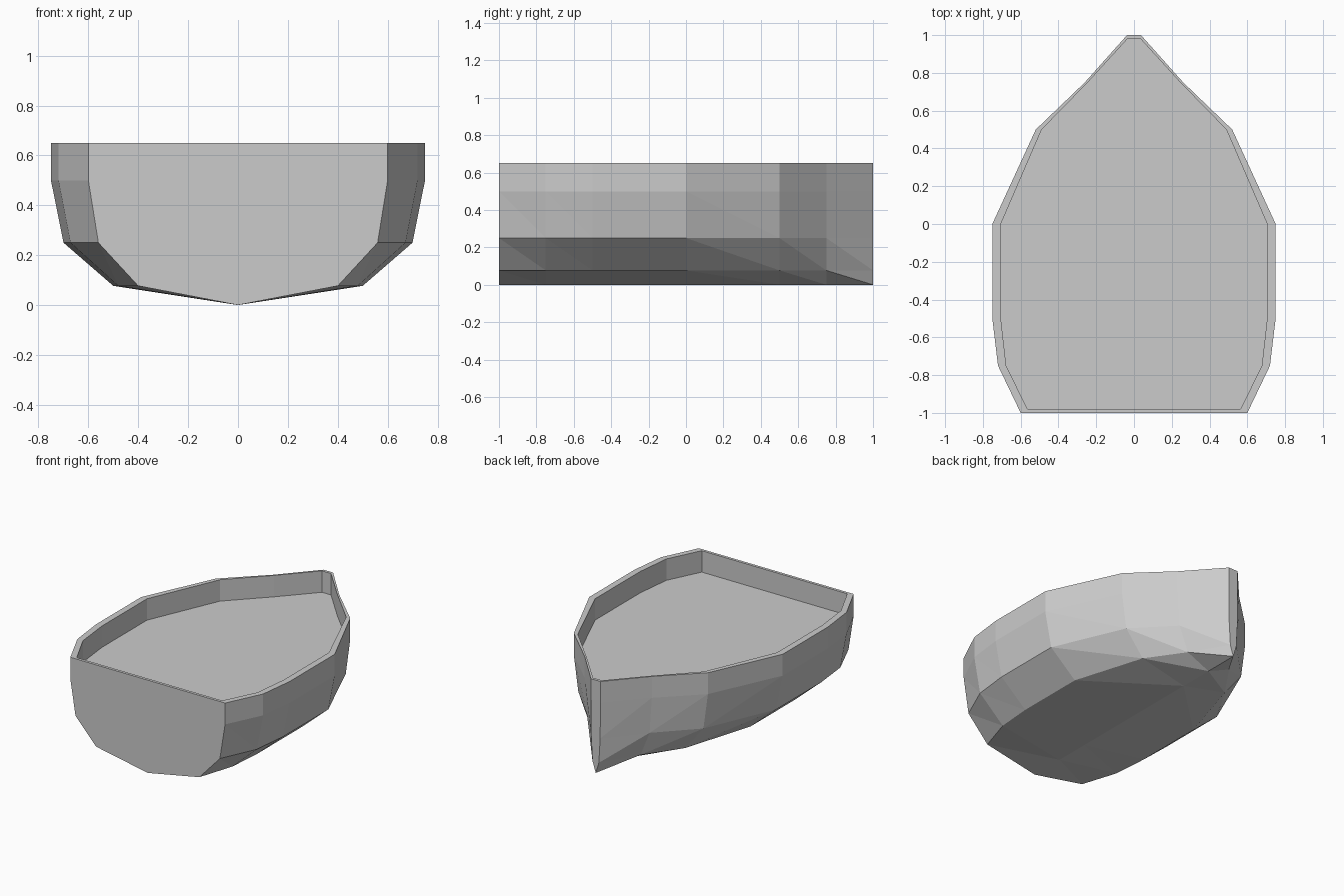
import bpy
import bmesh

cube = bpy.data.objects.get("Cube")
if cube:
    bpy.data.objects.remove(cube, do_unlink=True)

# Hull colour
grey = bpy.data.materials.new("light_grey")
grey.use_nodes = True
colour = (0.6, 0.6, 0.6, 1)
grey.diffuse_color = colour
grey.node_tree.nodes["Principled BSDF"].inputs["Base Color"].default_value = colour

# Half beam at each station along the length, stern to bow
STATIONS = [(-1, 0.6), (-0.75, 0.72), (-0.5, 0.75), (0, 0.75),
            (0.5, 0.52), (0.75, 0.26), (1, 0.037)]
# Cross-section from rim to keel: height and share of the half beam
SECTION = [(0.65, 1), (0.5, 1), (0.25, 0.933), (0.077, 0.667), (0, 0)]
DECK_Z, INSET_X, INSET_Y = 0.5, 0.94, 0.98

bm = bmesh.new()


def skin(rows, flip):
    """Triangulate between neighbouring rows, upper point to next lower point."""
    for a, b in zip(rows, rows[1:]):
        for i in range(len(a) - 1):
            for tri in ((a[i], a[i + 1], b[i + 1]), (a[i], b[i + 1], b[i])):
                bm.faces.new(tri[::-1] if flip else tri)


# Outer planking, both sides sharing the keel
keel = [bm.verts.new((0, y, 0)) for y, w in STATIONS]
rims, inner_tops, inner_decks = {}, {}, {}
sides = {}
for side in (1, -1):
    rows = []
    for (y, w), k in zip(STATIONS, keel):
        rows.append([bm.verts.new((side * w * f, y, z))
                     for z, f in SECTION[:-1]] + [k])
    skin(rows, side < 0)
    sides[side] = rows

    # Rim and inside wall
    def inner(z):
        return [bm.verts.new((side * w * INSET_X,
                              y * INSET_Y if abs(y) == 1 else y, z))
                for y, w in STATIONS]
    rims[side] = [r[0] for r in rows]
    inner_tops[side] = inner(SECTION[0][0])
    inner_decks[side] = inner(DECK_Z)

# Transom and bow stem
for end in (0, -1):
    bm.faces.new(sides[1][end] + sides[-1][end][-2::-1])

# Closed loops joining the rim, inside wall and deck
loops = [d[1] + d[-1][::-1] for d in (rims, inner_tops, inner_decks)]
for outer, inside in zip(loops, loops[1:]):
    n = len(outer)
    for i in range(n):
        j = (i + 1) % n
        bm.faces.new((outer[i], outer[j], inside[j], inside[i]))
bm.faces.new(loops[-1])

bmesh.ops.recalc_face_normals(bm, faces=bm.faces)
mesh = bpy.data.meshes.new("boat_hull")
bm.to_mesh(mesh)
bm.free()
mesh.materials.append(grey)
hull = bpy.data.objects.new("boat_hull", mesh)
bpy.context.collection.objects.link(hull)
